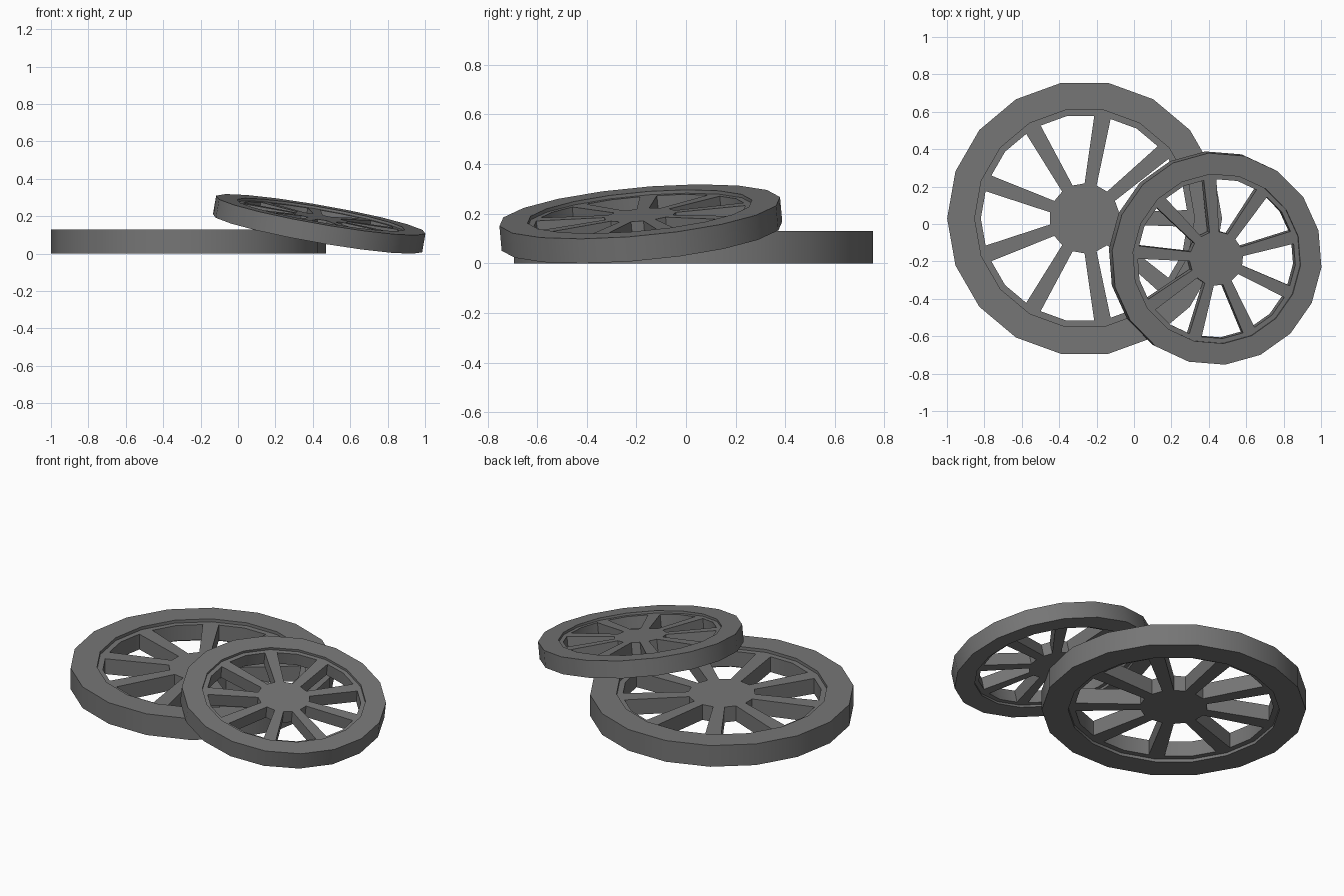
import bpy, bmesh
from math import sin, cos, radians, pi
from mathutils import Matrix, Vector

if "Cube" in bpy.data.objects:
    bpy.data.objects.remove(bpy.data.objects["Cube"])

SIDES = 18
SPOKES = 9
STEP = 0.047      # half height of spokes and inner lip
HALF = 0.065      # half height of the rim

iron = bpy.data.materials.new("dark_iron")
iron.diffuse_color = (0.18, 0.18, 0.18, 1)
iron.use_nodes = True
iron.node_tree.nodes["Principled BSDF"].inputs["Base Color"].default_value = iron.diffuse_color


def finish(bm, name, matrix):
    bmesh.ops.recalc_face_normals(bm, faces=bm.faces[:])
    mesh = bpy.data.meshes.new(name)
    bm.to_mesh(mesh)
    bm.free()
    mesh.materials.append(iron)
    obj = bpy.data.objects.new(name, mesh)
    bpy.context.collection.objects.link(obj)
    obj.matrix_world = matrix
    bpy.ops.object.select_all(action='DESELECT')
    obj.select_set(True)
    bpy.context.view_layer.objects.active = obj
    bpy.ops.object.shade_smooth_by_angle(angle=radians(30))


def make_rim(name, matrix):
    # Stepped rim cross-section (radius, height), turned around the axle
    profile = [(0.735, -HALF), (0.735, HALF), (0.588, HALF), (0.588, STEP),
               (0.555, STEP), (0.555, -STEP), (0.588, -STEP), (0.588, -HALF)]
    bm = bmesh.new()
    rings = []
    for i in range(SIDES):
        a = 2 * pi * i / SIDES
        rings.append([bm.verts.new((r * cos(a), r * sin(a), z)) for r, z in profile])
    n = len(profile)
    for i in range(SIDES):
        p, q = rings[i], rings[(i + 1) % SIDES]
        for j in range(n):
            k = (j + 1) % n
            bm.faces.new((p[j], q[j], q[k], p[k]))
    finish(bm, name, matrix)


def make_spokes(name, matrix):
    # Star outline: hub corners with a flaring spoke between each pair
    hub, w = 0.187, radians(10)
    spoke = [(hub * cos(w), -hub * sin(w)), (0.562, -0.045),
             (0.562, 0.045), (hub * cos(w), hub * sin(w))]
    bm = bmesh.new()
    outline = []
    for i in range(SPOKES):
        turn = Matrix.Rotation(2 * pi * i / SPOKES, 4, 'Z')
        outline += [bm.verts.new(turn @ Vector((x, y, -STEP))) for x, y in spoke]
    base = bm.faces.new(outline)
    ext = bmesh.ops.extrude_face_region(bm, geom=[base], use_keep_orig=True)
    verts = [g for g in ext['geom'] if isinstance(g, bmesh.types.BMVert)]
    bmesh.ops.translate(bm, verts=verts, vec=(0, 0, 2 * STEP))
    finish(bm, name, matrix)


# Large wheel lies flat; the smaller copy leans on its edge
flat = Matrix.Translation((-0.264, 0.03, HALF))
tilt = Vector((0, 0, 1)).rotation_difference(Vector((0.175, -0.09, 1))).to_matrix().to_4x4()
leaning = (Matrix.Translation((0.434, -0.182, 0.159)) @ tilt
           @ Matrix.Rotation(radians(15), 4, 'Z') @ Matrix.Scale(0.776, 4))

for label, matrix in (("large_wheel", flat), ("small_wheel", leaning)):
    make_rim(label + "_rim", matrix)
    make_spokes(label + "_spokes", matrix)
